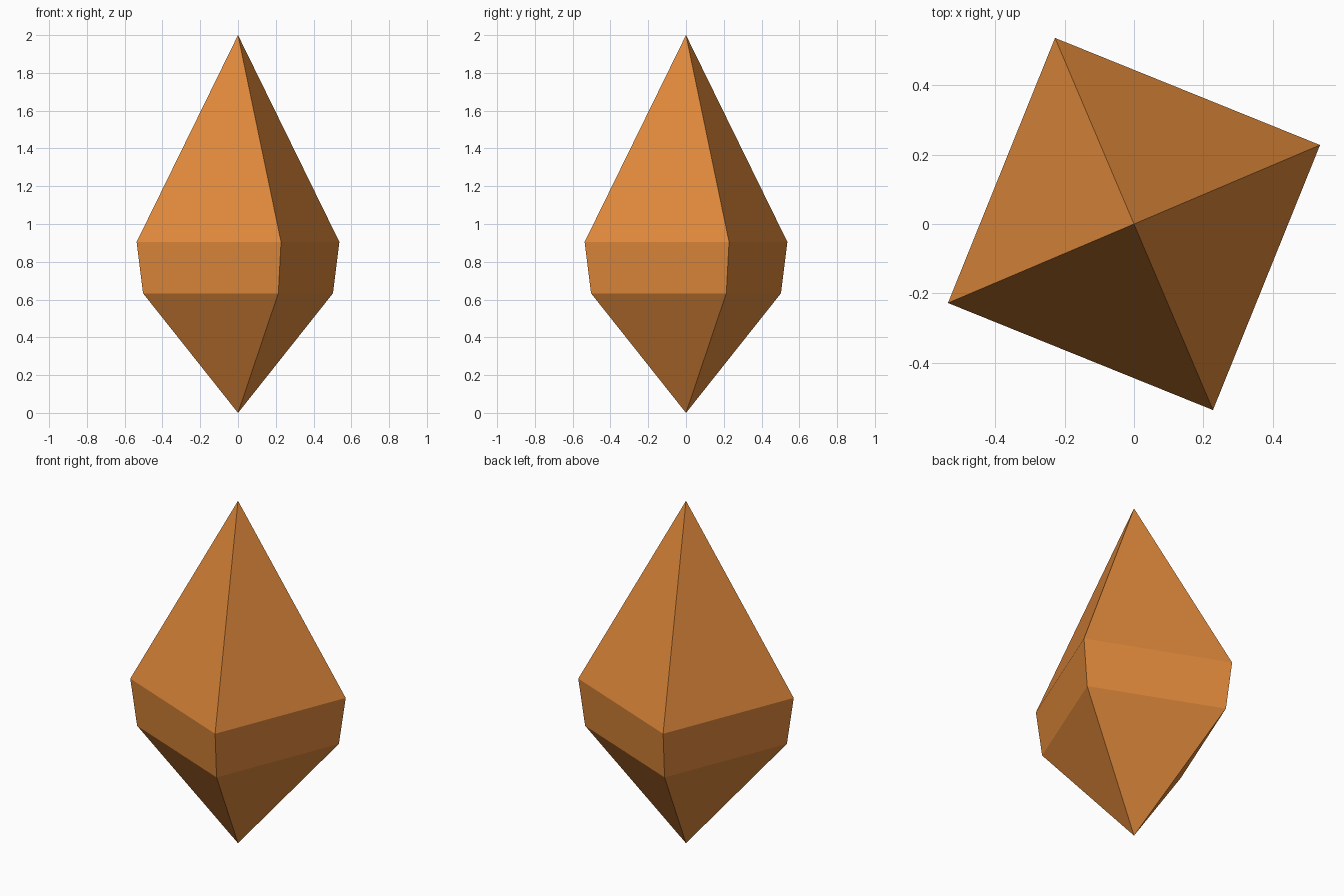
import bpy
import bmesh
from math import cos, sin, pi, radians

SIDES = 4
TWIST = radians(23)

default = bpy.data.objects.get("Cube")
if default:
    bpy.data.objects.remove(default, do_unlink=True)

# Amber crystal colour
amber = bpy.data.materials.new("amber_orange")
amber.use_nodes = True
colour = (0.74, 0.25, 0.043, 1)
amber.diffuse_color = colour
amber.node_tree.nodes["Principled BSDF"].inputs["Base Color"].default_value = colour

bm = bmesh.new()


def ring(radius, z):
    """Square girdle ring, turned about the vertical axis."""
    angles = [TWIST + 2 * pi * i / SIDES for i in range(SIDES)]
    return [bm.verts.new((radius * cos(a), radius * sin(a), z)) for a in angles]


# Pointed ends and the two girdle rings
bottom = bm.verts.new((0, 0, 0))
lower = ring(0.546, 0.633)
upper = ring(0.583, 0.905)
top = bm.verts.new((0, 0, 2))

# Facets: lower point, girdle band, upper point
for i in range(SIDES):
    j = (i + 1) % SIDES
    bm.faces.new((bottom, lower[j], lower[i]))
    bm.faces.new((lower[i], lower[j], upper[j], upper[i]))
    bm.faces.new((upper[i], upper[j], top))
bmesh.ops.recalc_face_normals(bm, faces=bm.faces[:])

mesh = bpy.data.meshes.new("crystal")
bm.to_mesh(mesh)
bm.free()
mesh.materials.append(amber)
crystal = bpy.data.objects.new("crystal", mesh)
bpy.context.collection.objects.link(crystal)
